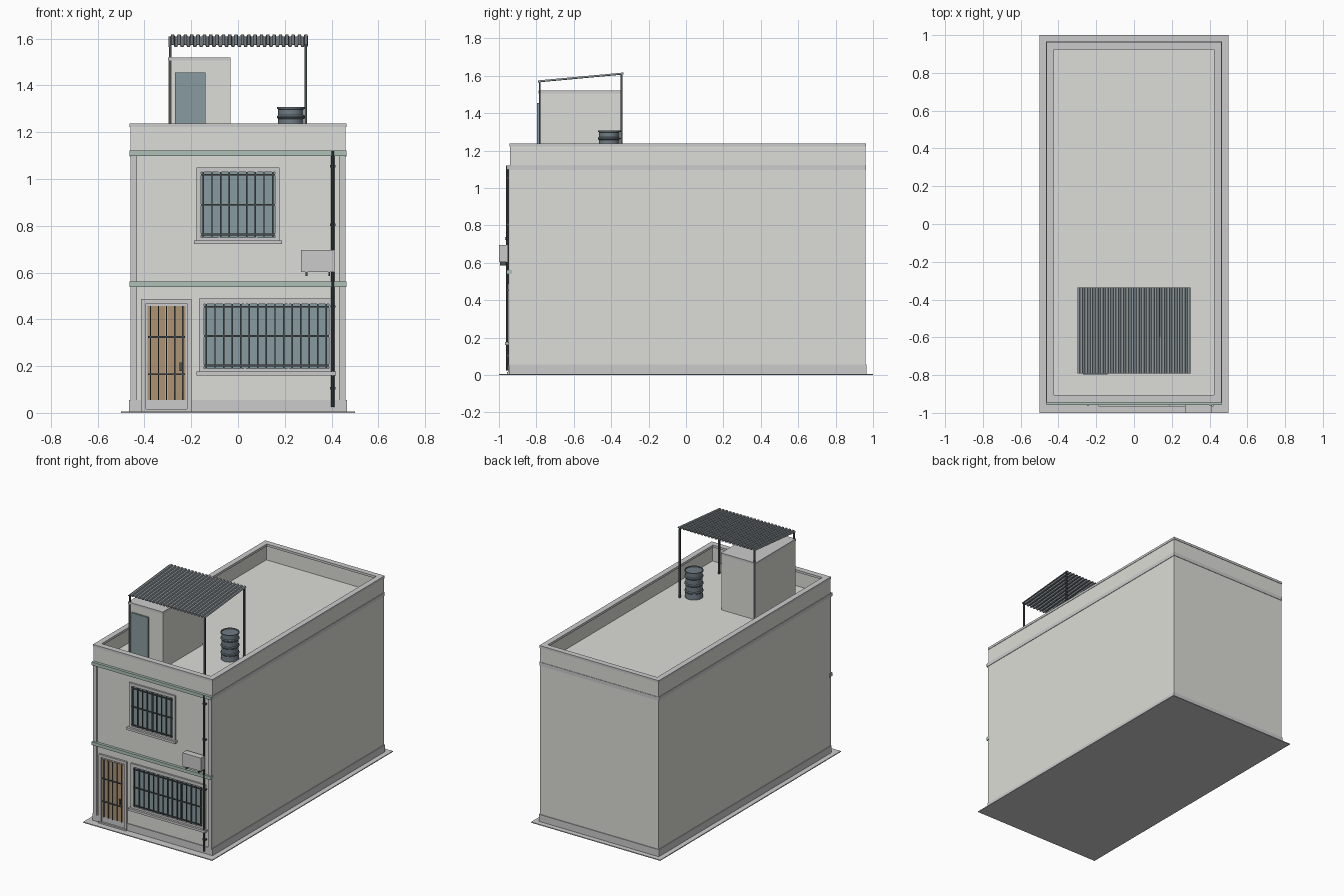
import bpy, bmesh, math

if "Cube" in bpy.data.objects:
    bpy.data.objects.remove(bpy.data.objects["Cube"])

COLORS = {
    "wall": (0.72, 0.72, 0.68, 1), "trim": (0.42, 0.53, 0.47, 1),
    "glass": (0.25, 0.33, 0.35, 1), "wood": (0.42, 0.29, 0.17, 1),
    "iron": (0.07, 0.08, 0.085, 1), "sheet": (0.30, 0.34, 0.36, 1),
    "barrel": (0.16, 0.20, 0.23, 1),
}
MATS = {}
for key, col in COLORS.items():
    MATS[key] = bpy.data.materials.new(key)
    MATS[key].diffuse_color = col


def finish(name, bm, mat=None):
    bmesh.ops.recalc_face_normals(bm, faces=bm.faces)
    me = bpy.data.meshes.new(name)
    bm.to_mesh(me)
    bm.free()
    ob = bpy.data.objects.new(name, me)
    bpy.context.collection.objects.link(ob)
    if mat:
        me.materials.append(MATS[mat])
    return ob


def add_box(bm, x0, x1, y0, y1, z0, z1):
    vs = bmesh.ops.create_cube(bm, size=1)["verts"]
    for v in vs:
        v.co = (x1 if v.co.x > 0 else x0, y1 if v.co.y > 0 else y0, z1 if v.co.z > 0 else z0)


def boxes(name, items, mat=None):
    bm = bmesh.new()
    for it in items:
        add_box(bm, *it)
    return finish(name, bm, mat)


def lathe(name, profile, x, y, segs, mat):
    bm = bmesh.new()
    rings = [[bm.verts.new((x + r * math.cos(2 * math.pi * i / segs),
                            y + r * math.sin(2 * math.pi * i / segs), z))
              for i in range(segs)] for r, z in profile]
    for a, b in zip(rings, rings[1:]):
        for i in range(segs):
            j = (i + 1) % segs
            bm.faces.new((a[i], a[j], b[j], b[i]))
    bm.faces.new(rings[0])
    bm.faces.new(rings[-1])
    for f in bm.faces:
        f.smooth = len(f.verts) == 4
    ob = finish(name, bm, mat)
    bpy.ops.object.select_all(action="DESELECT")
    bpy.context.view_layer.objects.active = ob
    ob.select_set(True)
    bpy.ops.object.shade_smooth_by_angle(angle=math.radians(35))
    return ob


def frame(name, x0, x1, z0, z1, w, y0, y1, bottom=True):
    items = [(x0, x0 + w, y0, y1, z0, z1), (x1 - w, x1, y0, y1, z0, z1),
             (x0 + w, x1 - w, y0, y1, z1 - w, z1)]
    if bottom:
        items.append((x0 + w, x1 - w, y0, y1, z0, z0 + w))
    return boxes(name, items)


def grille(name, x0, x1, z0, z1, n, rails, y):
    t = 0.003
    items = []
    for i in range(n):
        x = x0 + (x1 - x0) * i / (n - 1)
        items.append((x - t, x + t, y - t, y + t, z0, z1))
    for z in rails:
        items.append((x0 - 0.01, x1 + 0.01, y - 0.005, y - 0.001, z - 0.004, z + 0.004))
    boxes(name, items, "iron")


FY = -0.94   # front wall plane
ROOF = 1.12

# Ground slab and plinth
boxes("ground_slab", [(-0.5, 0.5, -1, 1, 0, 0.006)])
boxes("plinth", [(-0.465, -0.412, FY - 0.006, FY + 0.02, 0.004, 0.055),
                 (-0.205, 0.465, FY - 0.006, FY + 0.02, 0.004, 0.055),
                 (-0.465, -0.44, FY, 0.965, 0.004, 0.055),
                 (0.44, 0.465, FY, 0.965, 0.004, 0.055),
                 (-0.44, 0.44, 0.94, 0.965, 0.004, 0.055)])

# House body with sunken roof terrace inside the parapet
bm = bmesh.new()
add_box(bm, -0.46, 0.46, FY, 0.96, 0.004, 1.235)
bm.faces.ensure_lookup_table()
top = max(bm.faces, key=lambda f: f.calc_center_median().z)
bmesh.ops.inset_region(bm, faces=[top], thickness=0.036)
inner = bmesh.ops.extrude_face_region(bm, geom=[top])
bmesh.ops.delete(bm, geom=[top], context="FACES_ONLY")
for v in [g for g in inner["geom"] if isinstance(g, bmesh.types.BMVert)]:
    v.co.z = ROOF
finish("house_body", bm, "wall")

# Roof slab edge, parapet coping
boxes("roof_slab_edge", [(s * 0.4615 - 0.002, s * 0.4615 + 0.002, FY, 0.962, 1.097, 1.122) for s in (-1, 1)]
      + [(-0.46, 0.46, 0.958, 0.963, 1.097, 1.122)])
frame_y = [(-0.463, 0.463, FY - 0.004, FY + 0.036, 1.222, 1.238), (-0.463, 0.463, 0.924, 0.963, 1.222, 1.238)]
boxes("parapet_coping", frame_y + [(min(s * 0.463, s * 0.424), max(s * 0.463, s * 0.424),
                                    FY + 0.036, 0.924, 1.222, 1.238) for s in (-1, 1)])

# Facade pilasters and coloured string courses
boxes("corner_pilasters", [(-0.46, -0.432, FY - 0.009, FY + 0.01, 0.05, 1.1),
                           (0.432, 0.46, FY - 0.009, FY + 0.01, 0.05, 1.1)])
boxes("string_courses", [(-0.463, 0.463, FY - 0.019, FY + 0.01, z, z + 0.023) for z in (0.539, 1.098)], "trim")

# Entrance door
frame("door_frame", -0.414, -0.198, 0.006, 0.487, 0.02, FY - 0.013, FY + 0.01, False)
boxes("door_step", [(-0.414, -0.198, FY - 0.018, FY, 0.004, 0.016)])
boxes("door_leaf", [(-0.394, -0.218, FY - 0.005, FY + 0.01, 0.016, 0.467)])
boxes("door_panels", [(-0.387, -0.31, FY - 0.008, FY, 0.055, 0.458),
                      (-0.301, -0.224, FY - 0.008, FY, 0.055, 0.458)], "wood")
grille("door_grille", -0.374, -0.237, 0.055, 0.458, 5, (0.165, 0.325), FY - 0.012)
boxes("door_handle", [(-0.25, -0.238, FY - 0.022, FY - 0.008, 0.18, 0.215)], "iron")


# Windows: surround, pane, mullions, sill, security bars
def window(name, x0, x1, z0, z1, w, mullions, n):
    frame(name + "_surround", x0, x1, z0, z1, w, FY - 0.012, FY + 0.01)
    boxes(name + "_glass", [(x0 + w, x1 - w, FY - 0.003, FY + 0.01, z0 + w, z1 - w)], "glass")
    boxes(name + "_mullions", [(x - 0.004, x + 0.004, FY - 0.007, FY, z0 + w, z1 - w) for x in mullions], "glass")
    boxes(name + "_sill", [(x0 - 0.01, x1 + 0.01, FY - 0.027, FY + 0.01, z0 - 0.008, z0 + 0.008)])
    a, b = z0 + w, z1 - w
    grille(name + "_bars", x0 + w + 0.01, x1 - w - 0.01, a, b, n,
           (a + 0.012, (a + b) / 2, b - 0.012), FY - 0.012)


window("upper_window", -0.178, 0.178, 0.73, 1.05, 0.02, (-0.08, 0.0, 0.08), 9)
window("lower_window", -0.167, 0.41, 0.168, 0.488, 0.022, (0.03, 0.215), 15)

# Air conditioner on brackets, drain pipe
boxes("air_conditioner", [(0.27, 0.412, -1.0, -0.955, 0.603, 0.696)])
boxes("air_conditioner_brackets", [(x - 0.004, x + 0.004, -0.995, FY, 0.585, 0.603) for x in (0.293, 0.39)], "iron")
lathe("drain_pipe", [(0.007, 0.025), (0.007, 1.12)], 0.405, FY - 0.015, 10, "iron")
boxes("pipe_clips", [(0.394, 0.416, FY - 0.017, FY, z, z + 0.01) for z in (0.1, 0.45, 0.8, 1.05)], "iron")

# Rooftop stair house with door
boxes("stair_house", [(-0.298, -0.033, -0.785, -0.345, ROOF - 0.005, 1.508)], "wall")
boxes("stair_house_roof", [(-0.3, -0.031, -0.788, -0.342, 1.506, 1.52)])
boxes("stair_house_door", [(-0.27, -0.14, -0.796, -0.78, ROOF, 1.455)], "glass")

# Canopy posts, beams and corrugated sheet
boxes("canopy_posts", [(x - 0.005, x + 0.005, y - 0.005, y + 0.005, ROOF, h)
                       for x in (-0.29, 0.29) for y, h in ((-0.782, 1.566), (-0.345, 1.604))], "iron")
bm = bmesh.new()
waves, period = 22, 0.596 / 22
rows = []
for y, z in ((-0.792, 1.566), (-0.335, 1.608)):
    row = []
    for i in range(waves):
        for f, h in ((0, 0), (0.4, 0), (0.5, 0.008), (0.9, 0.008)):
            row.append(bm.verts.new((-0.298 + (i + f) * period, y, z + h)))
    row.append(bm.verts.new((0.298, y, z)))
    rows.append(row)
for i in range(len(rows[0]) - 1):
    bm.faces.new((rows[0][i], rows[0][i + 1], rows[1][i + 1], rows[1][i]))
sheet = finish("corrugated_canopy", bm, "sheet")
mod = sheet.modifiers.new("thickness", "SOLIDIFY")
mod.thickness = 0.003
mod.offset = 0

# Ribbed water barrel
prof = [(0.058, ROOF), (0.058, ROOF + 0.006)]
for z in (1.165, 1.215, 1.265):
    prof += [(0.055, z - 0.008), (0.06, z - 0.003), (0.06, z + 0.003), (0.055, z + 0.008)]
prof += [(0.055, 1.298), (0.06, 1.3), (0.06, 1.308), (0.055, 1.308), (0.054, 1.302)]
lathe("water_barrel", prof, 0.226, -0.411, 24, "barrel")

for m in bpy.data.materials:
    if m.users and not m.is_grease_pencil:
        m.use_nodes = True
        m.node_tree.nodes["Principled BSDF"].inputs["Base Color"].default_value = m.diffuse_color
